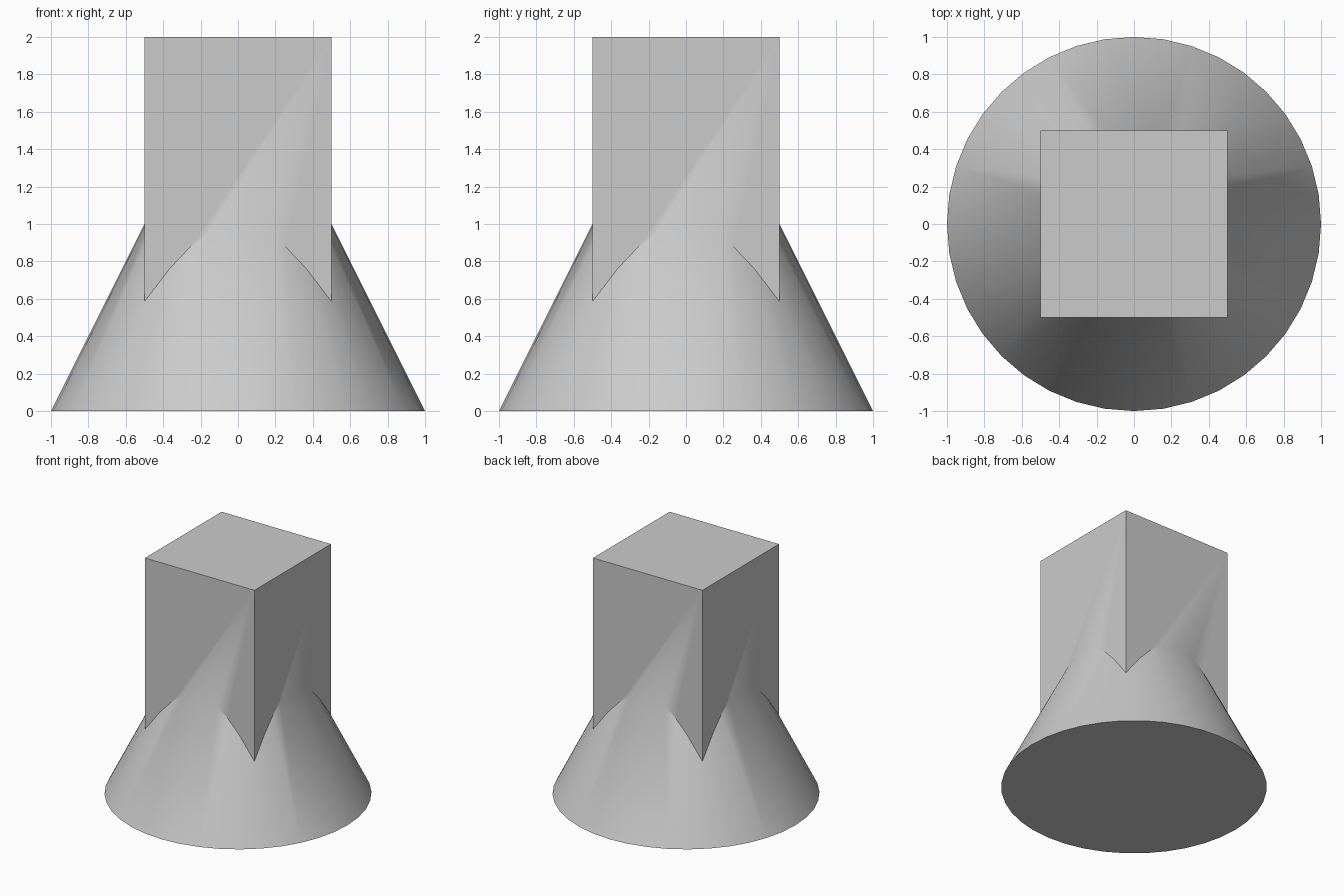
import bpy
import math

default = bpy.data.objects.get("Cube")
if default:
    bpy.data.objects.remove(default, do_unlink=True)

# Single neutral grey
grey = bpy.data.materials.new("plain_grey")
grey.use_nodes = True
colour = (0.6, 0.6, 0.6, 1)
grey.diffuse_color = colour
grey.node_tree.nodes["Principled BSDF"].inputs["Base Color"].default_value = colour

# Round cone whose tip meets the top of the block
bpy.ops.mesh.primitive_cone_add(vertices=40, radius1=1, radius2=0, depth=2,
                                location=(0, 0, 1))
body = bpy.context.object
body.name = "cone_and_block"
body.data.materials.append(grey)

# Square block rising out of the cone
bpy.ops.mesh.primitive_cube_add(size=1, location=(0, 0, 1.2))
block = bpy.context.object
block.name = "square_block"
block.scale.z = 1.6
block.data.materials.append(grey)
bpy.ops.object.transform_apply(location=True, rotation=False, scale=True)

# Fuse the two into one solid
union = body.modifiers.new("fuse", "BOOLEAN")
union.operation = "UNION"
union.solver = "EXACT"
union.object = block
bpy.ops.object.select_all(action="DESELECT")
body.select_set(True)
bpy.context.view_layer.objects.active = body
bpy.ops.object.modifier_apply(modifier=union.name)
bpy.data.objects.remove(block, do_unlink=True)

# Soft where the block blends into the cone, crisp at steeper corners
bpy.ops.object.shade_smooth_by_angle(angle=math.radians(30))
